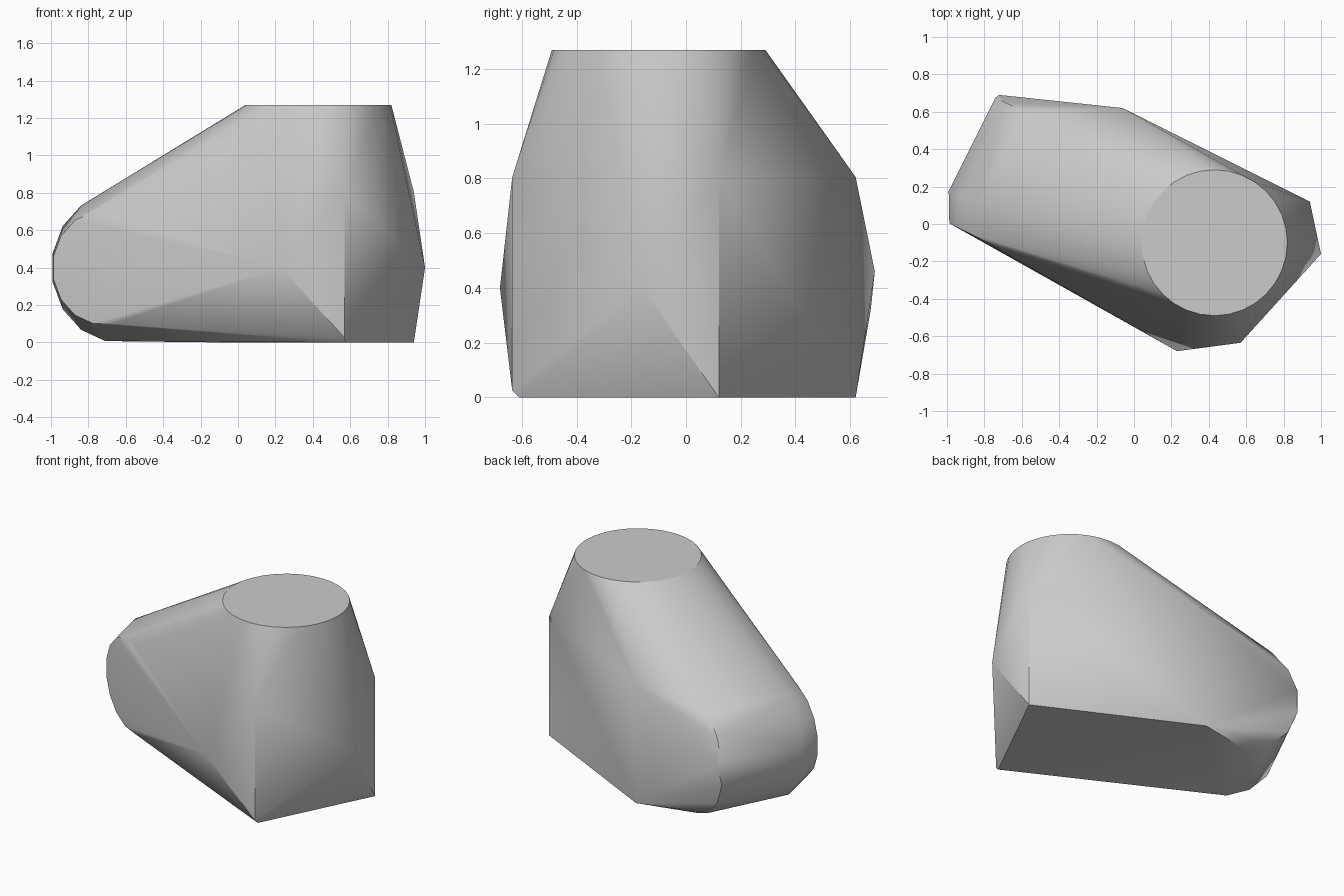
import bpy, bmesh, math
from mathutils import Vector

cube = bpy.data.objects.get("Cube")
if cube:
    bpy.data.objects.remove(cube, do_unlink=True)

grey = bpy.data.materials.new("plain_grey")
grey.use_nodes = True
colour = (0.6, 0.6, 0.6, 1)
grey.diffuse_color = colour
grey.node_tree.nodes["Principled BSDF"].inputs["Base Color"].default_value = colour

UP = Vector((0, 0, 1))
ACROSS = Vector((0.894, -0.447, 0))  # along the length of the turned body


def ring(centre, radius, u, v, sides, turn=0.0):
    """Points of a regular polygon in the plane of u and v."""
    angles = [2 * math.pi * (i + turn) / sides for i in range(sides)]
    return [Vector(centre) + radius * (math.cos(a) * u + math.sin(a) * v) for a in angles]


points = []
# Flat round top
points += ring((0.43, -0.10, 1.27), 0.39, Vector((1, 0, 0)), Vector((0, 1, 0)), 32)
# Rounded end: a wide drum with a tapered front rim
points += ring((-0.64, 0.0, 0.4), 0.4, ACROSS, UP, 16, 0.5)
points += ring((-0.39, 0.5, 0.4), 0.4, ACROSS, UP, 16, 0.5)
points += ring((-0.72, -0.13, 0.4), 0.305, ACROSS, UP, 16, 0.5)
# Upright box corners
for x, y, low in ((0.57, -0.635, 0.025), (0.94, 0.12, 0), (-0.06, 0.62, 0)):
    points += [Vector((x, y, low)), Vector((x, y, 0.805))]
points.append(Vector((0.575, -0.61, 0)))
# Side bulges
points += [Vector(p) for p in ((1.0, -0.16, 0.4), (0.23, -0.68, 0.4), (-0.72, 0.69, 0.46))]

# Wrap the outline in one convex shell
bm = bmesh.new()
for p in points:
    bm.verts.new(p)
result = bmesh.ops.convex_hull(bm, input=bm.verts)
spare = {g for g in result["geom_interior"] + result["geom_unused"]
         if isinstance(g, bmesh.types.BMVert)}
bmesh.ops.delete(bm, geom=list(spare), context="VERTS")
bmesh.ops.dissolve_limit(bm, angle_limit=math.radians(0.5), verts=bm.verts, edges=bm.edges)
bmesh.ops.recalc_face_normals(bm, faces=bm.faces)
mesh = bpy.data.meshes.new("convex_shell")
bm.to_mesh(mesh)
bm.free()
mesh.materials.append(grey)

shell = bpy.data.objects.new("convex_shell", mesh)
bpy.context.collection.objects.link(shell)
bpy.ops.object.select_all(action="DESELECT")
shell.select_set(True)
bpy.context.view_layer.objects.active = shell
bpy.ops.object.shade_smooth_by_angle(angle=math.radians(30))
